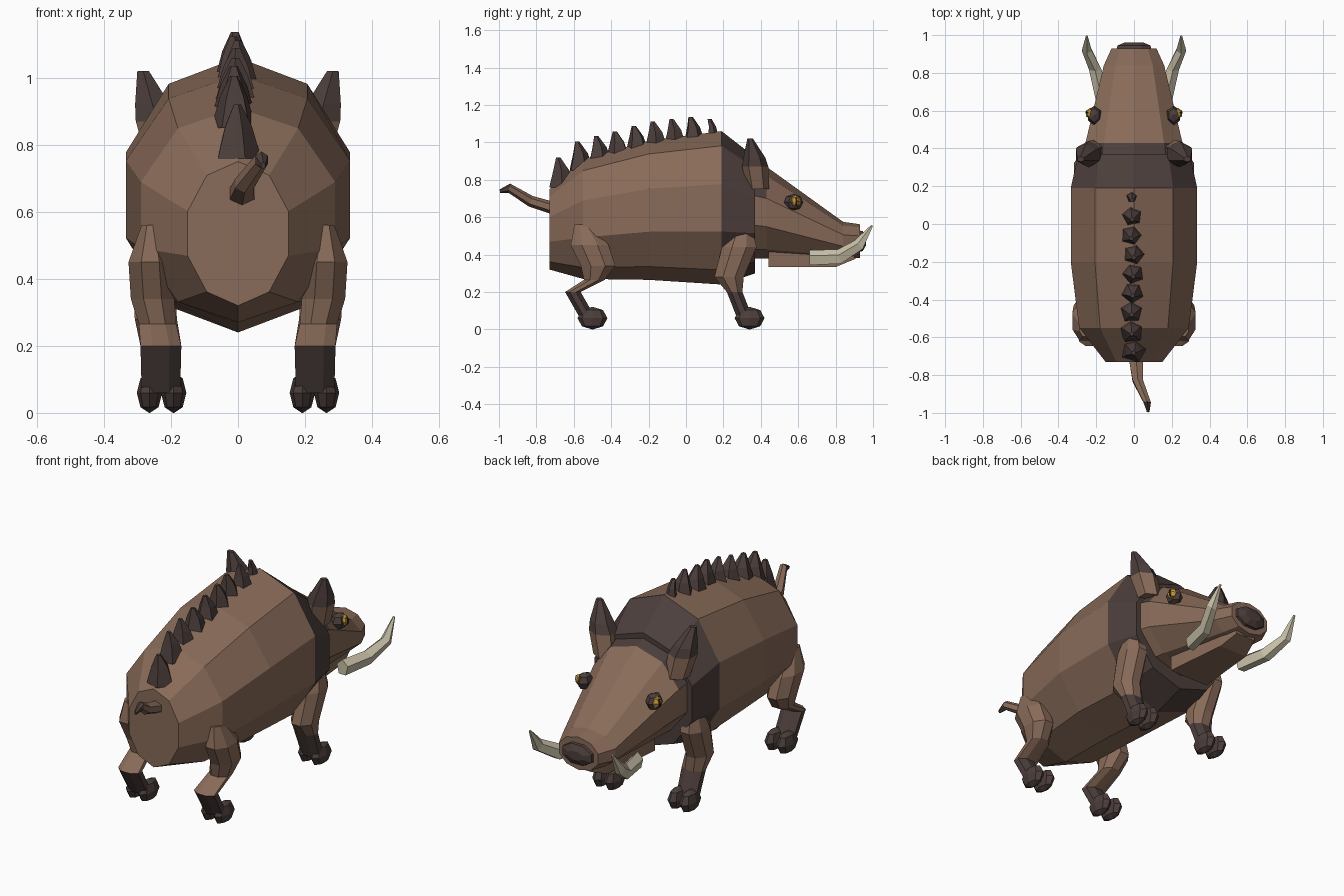
import bpy
import bmesh
import random
from math import cos, sin, pi, radians
from mathutils import Vector

random.seed(4)
cube = bpy.data.objects.get("Cube")
if cube:
    bpy.data.objects.remove(cube, do_unlink=True)


def material(name, red, green, blue):
    mat = bpy.data.materials.new(name)
    mat.use_nodes = True
    color = (red, green, blue, 1)
    mat.diffuse_color = color
    shader = mat.node_tree.nodes["Principled BSDF"]
    shader.inputs["Base Color"].default_value = color
    shader.inputs["Roughness"].default_value = 0.9
    return mat


BROWN = material("brown hide", 0.25, 0.148, 0.1)
DARK = material("dark bristle", 0.072, 0.049, 0.044)
IVORY = material("ivory", 0.58, 0.53, 0.39)
AMBER = material("amber eye", 0.6, 0.32, 0.04)
BLACK = material("black pupil", 0.02, 0.015, 0.012)


def finish(name, bm, materials, pick=None, paired=False):
    """Turn a bmesh into a flat shaded object, mirrored over x when paired."""
    bmesh.ops.recalc_face_normals(bm, faces=bm.faces)
    if pick:
        for face in bm.faces:
            face.material_index = int(pick(face.calc_center_median()))
    mesh = bpy.data.meshes.new(name)
    bm.to_mesh(mesh)
    bm.free()
    for mat in materials:
        mesh.materials.append(mat)
    obj = bpy.data.objects.new(name, mesh)
    bpy.context.scene.collection.objects.link(obj)
    if paired:
        mirror = obj.modifiers.new("Mirror", "MIRROR")
        mirror.use_mirror_merge = False
    return obj


def loft(name, rings, sides, materials, pick=None, paired=False, phase=pi / 2):
    """Skin elliptical rings: x, y, z, x radius, other radius, tilt about x."""
    bm = bmesh.new()
    loops = []
    for x, y, z, across, along, tilt in rings:
        axis = Vector((0, cos(radians(tilt)), sin(radians(tilt))))
        loop = []
        for i in range(sides):
            angle = phase + i * 2 * pi / sides
            offset = Vector((across * cos(angle), 0, 0)) + axis * along * sin(angle)
            loop.append(bm.verts.new(Vector((x, y, z)) + offset))
        loops.append(loop)
    for lower, upper in zip(loops, loops[1:]):
        for i in range(sides):
            j = (i + 1) % sides
            bm.faces.new((lower[i], lower[j], upper[j], upper[i]))
    bm.faces.new(loops[0])
    bm.faces.new(loops[-1])
    return finish(name, bm, materials, pick, paired)


def ball(name, center, size, mat, paired=True, segments=6, rings=4):
    bm = bmesh.new()
    bmesh.ops.create_uvsphere(bm, u_segments=segments, v_segments=rings, radius=1)
    for vert in bm.verts:
        vert.co = Vector(center) + vert.co * Vector(size)
    return finish(name, bm, [mat], paired=paired)


def upright(*sections):
    """Centred cross-sections given as y, z, x radius, z radius."""
    return [(0, y, z, across, tall, 90) for y, z, across, tall in sections]


def level(*sections):
    return [section + (0,) for section in sections]


# Barrel body with a dark collar
loft("body", upright(
    (-0.73, 0.535, 0.158, 0.215),
    (-0.55, 0.59, 0.305, 0.32),
    (-0.2, 0.637, 0.352, 0.372),
    (0.19, 0.65, 0.352, 0.41),
    (0.37, 0.61, 0.31, 0.31),
), 10, [BROWN, DARK], lambda c: c.y > 0.2)

# Head, lower jaw and nose
loft("head", upright(
    (0.34, 0.64, 0.285, 0.26),
    (0.43, 0.625, 0.27, 0.245),
    (0.84, 0.475, 0.168, 0.1),
    (0.93, 0.472, 0.125, 0.09),
), 10, [BROWN, DARK], lambda c: c.y < 0.43 and c.z > 0.72)
loft("lower_jaw", upright(
    (0.44, 0.39, 0.17, 0.08),
    (0.8, 0.39, 0.12, 0.08),
    (0.9, 0.41, 0.085, 0.05),
), 4, [BROWN], phase=pi / 4)
loft("nose", upright(
    (0.92, 0.472, 0.1, 0.062),
    (0.945, 0.472, 0.095, 0.058),
    (0.962, 0.472, 0.05, 0.025),
), 8, [DARK], phase=pi / 8)

# Curved tusks
loft("tusks", [
    (0.17, 0.66, 0.38, 0.035, 0.045, 90),
    (0.205, 0.82, 0.385, 0.035, 0.043, 105),
    (0.25, 0.925, 0.45, 0.028, 0.035, 135),
    (0.25, 0.995, 0.555, 0.006, 0.006, 150),
], 5, [IVORY], paired=True)

# Eyes with a slit pupil
ball("eye_sockets", (0.21, 0.575, 0.68), (0.04, 0.052, 0.045), DARK)
ball("eyes", (0.232, 0.585, 0.685), (0.025, 0.03, 0.03), AMBER)
ball("pupils", (0.242, 0.59, 0.685), (0.018, 0.008, 0.026), BLACK)

# Ears on brown stumps
loft("ears", level(
    (0.215, 0.385, 0.75, 0.065, 0.06),
    (0.24, 0.37, 0.87, 0.075, 0.07),
    (0.255, 0.365, 0.92, 0.06, 0.058),
    (0.283, 0.343, 1.02, 0.02, 0.015),
), 6, [BROWN, DARK], lambda c: c.z > 0.87, paired=True)

# Ridge of bristle spikes following the back
SPIKES = 9
for n in range(SPIKES):
    y = 0.145 - n * 0.101
    if y > -0.2:
        back = 1.01 + (y + 0.2) * 0.13
    elif y > -0.55:
        back = 1.01 + (y + 0.2) * 0.29
    else:
        back = 0.91 + (y + 0.55) * 0.89
    width = 0.035 if n == 0 else 0.06 + 0.0015 * n
    height = 0.07 if n == 0 else 0.095 + 0.005 * max(0, n - 5)
    drift = random.uniform(-0.015, 0.0)
    loft(f"back_spike_{n + 1}", level(
        (drift, y, back - 0.05, width, width),
        (drift, y - 0.005, back + height * 0.4, width * 0.62, width * 0.6),
        (drift, y - 0.02, back + height, 0.012, 0.012),
    ), 5, [DARK], phase=random.uniform(0, pi))

# Tail with a dark tip
loft("tail", [
    (0.01, -0.7, 0.645, 0.045, 0.035, 90),
    (0.02, -0.83, 0.685, 0.032, 0.03, 70),
    (0.07, -0.945, 0.755, 0.022, 0.025, 80),
    (0.075, -0.995, 0.738, 0.008, 0.01, 100),
], 6, [BROWN, DARK], lambda c: c.y < -0.95)

# Legs with dark shins
leg_shapes = {
    "front": level(
        (0.26, 0.31, 0.6, 0.025, 0.03),
        (0.255, 0.285, 0.44, 0.068, 0.1),
        (0.245, 0.23, 0.28, 0.068, 0.085),
        (0.23, 0.26, 0.2, 0.066, 0.045),
        (0.23, 0.315, 0.06, 0.062, 0.045),
    ),
    "hind": level(
        (0.26, -0.55, 0.56, 0.03, 0.05),
        (0.262, -0.515, 0.45, 0.07, 0.11),
        (0.255, -0.47, 0.34, 0.07, 0.1),
        (0.24, -0.49, 0.265, 0.06, 0.06),
        (0.23, -0.605, 0.2, 0.066, 0.045),
        (0.23, -0.525, 0.06, 0.062, 0.045),
    ),
}
for place, rings in leg_shapes.items():
    loft(f"{place}_legs", rings, 8, [BROWN, DARK], lambda c: c.z < 0.19,
         paired=True, phase=pi / 8)
    # Two rounded toes on each foot
    ankle = rings[-1][1]
    for label, x in (("inner", 0.192), ("outer", 0.264)):
        ball(f"{place}_{label}_toes", (x, ankle + 0.025, 0.06),
             (0.038, 0.08, 0.061), DARK, segments=8, rings=4)
